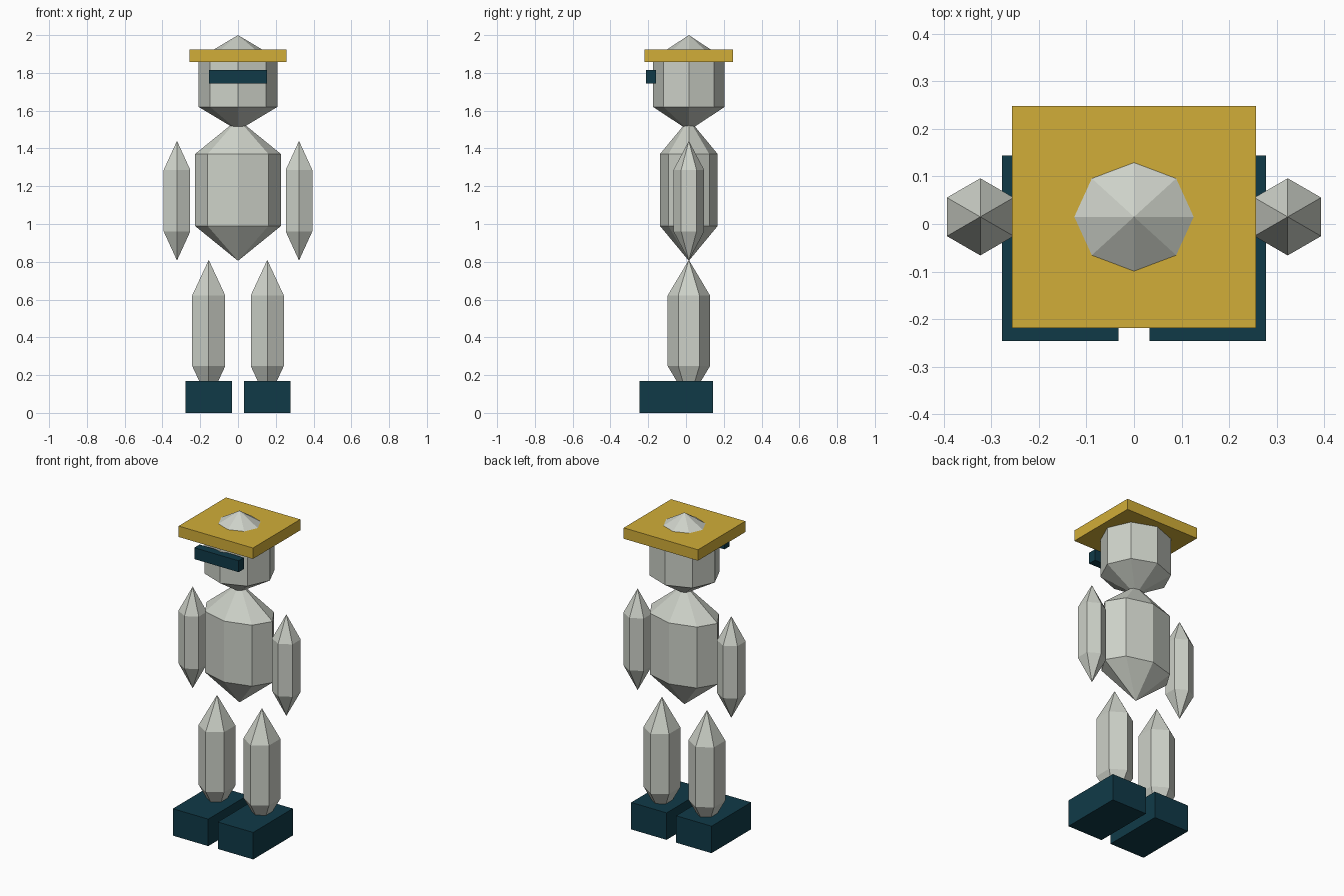
import bpy, bmesh, math
from mathutils import Vector

if "Cube" in bpy.data.objects:
    bpy.data.objects.remove(bpy.data.objects["Cube"])

CY = 0.015  # depth of the body axis


def material(name, rgb):
    m = bpy.data.materials.new(name)
    m.diffuse_color = (*rgb, 1.0)
    m.use_nodes = True
    m.node_tree.nodes["Principled BSDF"].inputs["Base Color"].default_value = m.diffuse_color
    return m


GREY = material("pale_grey", (0.61, 0.638, 0.578))
GOLD = material("gold", (0.64, 0.42, 0.04))
TEAL = material("dark_teal", (0.0052, 0.042, 0.064))


def finish(name, bm, mat):
    bmesh.ops.recalc_face_normals(bm, faces=bm.faces)
    me = bpy.data.meshes.new(name)
    bm.to_mesh(me)
    bm.free()
    me.materials.append(mat)
    ob = bpy.data.objects.new(name, me)
    bpy.context.collection.objects.link(ob)
    return ob


def crystal(name, x, sides, rx, ry, z_low, ring_low, ring_high, z_high):
    """Prism with a pointed cap at each end, one corner facing the front."""
    bm = bmesh.new()
    rings = []
    for z in (ring_low, ring_high):
        ring = []
        for i in range(sides):
            a = -math.pi / 2 + 2 * math.pi * i / sides
            ring.append(bm.verts.new((x + rx * math.cos(a), CY + ry * math.sin(a), z)))
        rings.append(ring)
    low = bm.verts.new((x, CY, z_low))
    high = bm.verts.new((x, CY, z_high))
    b, t = rings
    for i in range(sides):
        j = (i + 1) % sides
        bm.faces.new((b[i], b[j], t[j], t[i]))
        bm.faces.new((low, b[j], b[i]))
        bm.faces.new((t[i], t[j], high))
    return finish(name, bm, GREY)


def box(name, lo, hi, mat):
    lo, hi = Vector(lo), Vector(hi)
    bm = bmesh.new()
    bmesh.ops.create_cube(bm, size=1)
    for v in bm.verts:
        v.co = (lo + hi) / 2 + v.co * (hi - lo)
    return finish(name, bm, mat)


# Head and torso
crystal("head", 0, 8, 0.209, 0.19, 1.495, 1.62, 1.875, 2.0)
crystal("torso", 0, 8, 0.228, 0.153, 0.805, 0.99, 1.37, 1.555)

# Hat brim and visor
box("hat_brim", (-0.256, -0.219, 1.857), (0.256, 0.248, 1.925), GOLD)
box("visor", (-0.153, -0.212, 1.744), (0.153, -0.16, 1.815), TEAL)

# Arms, legs and feet on both sides
for side, s in (("left", -1), ("right", 1)):
    crystal(side + "_arm", s * 0.323, 6, 0.081, 0.081, 0.807, 0.96, 1.287, 1.44)
    crystal(side + "_leg", s * 0.155, 6, 0.101, 0.112, 0.06, 0.248, 0.622, 0.81)
    xs = sorted((s * 0.033, s * 0.277))
    box(side + "_foot", (xs[0], -0.246, 0), (xs[1], 0.144, 0.168), TEAL)
